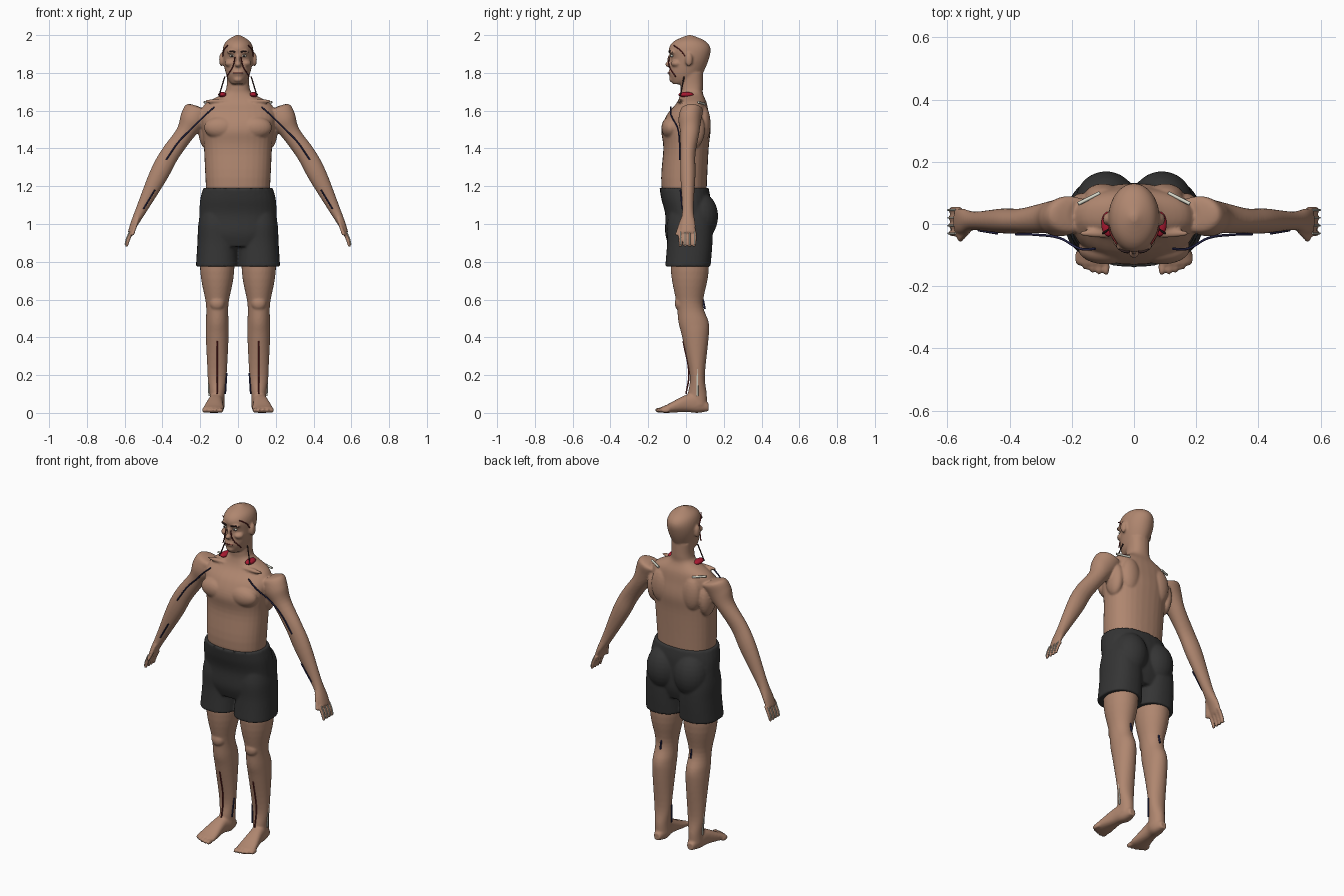
import bpy
import bmesh
import math
from mathutils import Vector, Matrix

default_cube = bpy.data.objects.get("Cube")
if default_cube:
    bpy.data.objects.remove(default_cube, do_unlink=True)

SIDE = Vector((1, 0, 0))
DEPTH = Vector((0, 1, 0))
UP = Vector((0, 0, 1))
ACROSS_ARM = Vector((.9, 0, .5)).normalized()


def make_material(name, red, green, blue):
    colour = (red, green, blue, 1)
    material = bpy.data.materials.new(name)
    material.use_nodes = True
    material.diffuse_color = colour
    material.node_tree.nodes["Principled BSDF"].inputs["Base Color"].default_value = colour
    return material


skin = make_material("skin", .43, .24, .16)
cloth = make_material("dark cloth", .035, .035, .035)
vein_blue = make_material("vein blue", .02, .02, .07)
deep_red = make_material("deep red", .4, .01, .03)
maroon = make_material("artery maroon", .17, .02, .02)
tendon_white = make_material("tendon white", .7, .7, .6)
dark_brown = make_material("dark brown", .04, .02, .02)


def smooth_rows(rows, steps=5):
    """Catmull-Rom interpolation through rows of numbers."""
    result = []
    last = len(rows) - 1
    for i in range(last):
        before, start = rows[max(i - 1, 0)], rows[i]
        end, after = rows[i + 1], rows[min(i + 2, last)]
        for step in range(steps):
            t = step / steps
            row = []
            for a, b, c, d in zip(before, start, end, after):
                slope_in, slope_out = (c - a) / 2, (d - b) / 2
                bend = 3 * (c - b) - 2 * slope_in - slope_out
                twist = 2 * (b - c) + slope_in + slope_out
                row.append(b + t * (slope_in + t * (bend + t * twist)))
            result.append(row)
    return result + [rows[last]]


def loft(bm, rows, u=SIDE, v=DEPTH, power=2, sides=32):
    """Closed tube through rows of (x, y, z, radius along u, radius along v)."""
    def rounded(value):
        return math.copysign(abs(value) ** (2 / power), value)

    rings = []
    for x, y, z, radius_u, radius_v in smooth_rows(rows):
        ring = []
        for k in range(sides):
            angle = math.tau * k / sides
            across = u * radius_u * rounded(math.cos(angle))
            along = v * radius_v * rounded(math.sin(angle))
            ring.append(bm.verts.new(Vector((x, y, z)) + across + along))
        rings.append(ring)
    for lower, upper in zip(rings, rings[1:]):
        for k in range(sides):
            n = (k + 1) % sides
            bm.faces.new((lower[k], lower[n], upper[n], upper[k]))
    bm.faces.new(rings[0])
    bm.faces.new(rings[-1])


def column(bm, x, rows, power=2.0):
    """Upright loft through rows of (z, y, half width, half depth)."""
    loft(bm, [(x, y, z, width, depth) for z, y, width, depth in rows], power=power)


def blob(bm, centre, radii):
    matrix = Matrix.Translation(centre) @ Matrix.Diagonal((*radii, 1))
    bmesh.ops.create_uvsphere(bm, u_segments=24, v_segments=14, radius=1, matrix=matrix)


def mirror_all(bm):
    everything = bm.verts[:] + bm.edges[:] + bm.faces[:]
    for item in bmesh.ops.duplicate(bm, geom=everything)["geom"]:
        if isinstance(item, bmesh.types.BMVert):
            item.co.x *= -1


def finish(bm, name, material, voxel=None):
    """Make the object; with a voxel size its pieces are fused and softened."""
    bmesh.ops.recalc_face_normals(bm, faces=bm.faces[:])
    for face in bm.faces:
        face.smooth = True
    mesh = bpy.data.meshes.new(name)
    bm.to_mesh(mesh)
    bm.free()
    mesh.materials.append(material)
    part = bpy.data.objects.new(name, mesh)
    bpy.context.collection.objects.link(part)
    if voxel:
        fuse = part.modifiers.new("fuse", 'REMESH')
        fuse.mode = 'VOXEL'
        fuse.voxel_size = voxel
        fuse.use_smooth_shade = True
        soften = part.modifiers.new("soften", 'SMOOTH')
        soften.factor = .5
        soften.iterations = 4


def strand(name, material, radius, *points):
    """Thin round strand through the points, one on each side."""
    for side, sign in (("left", 1), ("right", -1)):
        curve = bpy.data.curves.new(name, 'CURVE')
        curve.dimensions = '3D'
        curve.bevel_depth = radius
        curve.bevel_resolution = 2
        curve.use_fill_caps = True
        spline = curve.splines.new('BEZIER')
        spline.bezier_points.add(len(points) - 1)
        for knot, (x, y, z) in zip(spline.bezier_points, points):
            knot.co = (x * sign, y, z)
            knot.handle_left_type = knot.handle_right_type = 'AUTO'
        curve.materials.append(material)
        part = bpy.data.objects.new(side + "_" + name, curve)
        bpy.context.collection.objects.link(part)


# Arms with palm, fingers and thumb
body = bmesh.new()
loft(body, [(.17, .03, 1.6, .05, .05), (.21, .03, 1.6, .07, .06), (.24, .02, 1.55, .07, .06),
            (.28, .02, 1.48, .05, .05), (.36, .01, 1.37, .05, .04), (.42, .01, 1.26, .05, .04),
            (.51, .01, 1.08, .03, .03), (.55, .01, 1, .02, .04), (.57, .01, .95, .015, .04)],
     u=ACROSS_ARM)
finger_rows = [.045 - .025 * k for k in range(4)]
for y in finger_rows:
    loft(body, [(.56, y, .96, .011, .011), (.58, y, .92, .011, .011), (.59, y, .88, .008, .008)], sides=12)
loft(body, [(.53, -.01, 1.03, .01, .02), (.56, -.05, .94, .01, .01)], sides=12)

# Legs, kneecaps, feet and toes
column(body, .11, [(1, .02, .09, .1), (.75, .02, .09, .1), (.58, .02, .06, .07), (.48, .04, .06, .08),
                   (.4, .05, .06, .07), (.2, .06, .05, .04), (.1, .06, .04, .05), (.04, .06, .04, .05)])
blob(body, (.11, -.03, .58), (.04, .03, .04))
loft(body, [(.11, .12, .03, .02, .02), (.11, .06, .05, .04, .05), (.12, 0, .05, .04, .045),
            (.13, -.1, .022, .055, .022), (.13, -.13, .017, .05, .015)], v=UP, power=2.4)
for k in range(5):
    blob(body, (.09 + .022 * k, -.14 + .002 * k * k, .014), (.012, .026, .014))

# Chest, shoulder blades, back muscles, sides and collar bones
blob(body, (.09, -.08, 1.51), (.09, .05, .06))
blob(body, (.1, .09, 1.53), (.06, .04, .1))
blob(body, (.04, .07, 1.3), (.04, .04, .2))
blob(body, (.17, .04, 1.5), (.04, .06, .1))
blob(body, (.1, -.03, 1.65), (.08, .014, .012))

# Ears, cheeks and brow
blob(body, (.088, .015, 1.87), (.012, .02, .035))
blob(body, (.04, -.05, 1.85), (.03, .03, .02))
blob(body, (.03, -.07, 1.91), (.03, .02, .01))
mirror_all(body)

# Torso with neck, then head, nose, lips and chin
column(body, 0, [(.95, .01, .15, .09), (1.2, -.01, .17, .12), (1.4, 0, .18, .12), (1.5, 0, .19, .13),
                 (1.58, .01, .2, .11), (1.64, .03, .17, .08), (1.69, .03, .08, .06),
                 (1.73, .03, .06, .06), (1.8, .03, .06, .06)], power=2.3)
column(body, 0, [(1.74, -.04, .03, .03), (1.76, -.01, .05, .07), (1.8, 0, .065, .09), (1.87, .02, .08, .1),
                 (1.93, .02, .08, .11), (1.97, .02, .06, .08), (2, .02, .01, .01)])
blob(body, (0, -.09, 1.845), (.018, .02, .015))
blob(body, (0, -.08, 1.87), (.01, .02, .03))
blob(body, (0, -.08, 1.8), (.03, .015, .014))
blob(body, (0, -.07, 1.765), (.025, .02, .015))
finish(body, "body", skin, voxel=.006)

# Shorts: legs and seat on both sides of a waist piece
shorts = bmesh.new()
column(shorts, .11, [(1.1, .02, .08, .1), (1, .02, .1, .12), (.9, .02, .105, .12), (.775, .01, .113, .12)], power=2.3)
blob(shorts, (.09, .07, 1.04), (.1, .1, .13))
mirror_all(shorts)
column(shorts, 0, [(1.19, -.01, .185, .13), (1.13, 0, .2, .13), (1.05, .01, .205, .12),
                   (.95, .01, .205, .12), (.88, .01, .17, .1)], power=2.3)
finish(shorts, "shorts", cloth, voxel=.007)

# Eyes and the red glands beside the neck
for name, material, centre, radii in (
        ("eyes", tendon_white, (.032, -.074, 1.89), (.013, .009, .007)),
        ("pupils", dark_brown, (.032, -.081, 1.89), (.005, .004, .005)),
        ("glands", deep_red, (.083, 0, 1.685), (.022, .04, .014))):
    pair = bmesh.new()
    blob(pair, centre, radii)
    mirror_all(pair)
    finish(pair, name, material)

# Brows and lips
strand("eyebrow", dark_brown, .004, (.015, -.09, 1.91), (.035, -.087, 1.915), (.055, -.07, 1.91))
strand("lip_line", maroon, .003, (0, -.095, 1.8), (.026, -.085, 1.8))

# Vessels of the arms and legs
strand("shoulder_vein", vein_blue, .004, (.125, -.08, 1.62), (.17, -.08, 1.58), (.24, -.045, 1.51),
       (.31, -.035, 1.44), (.38, -.033, 1.34))
strand("forearm_vein", vein_blue, .004, (.44, -.03, 1.18), (.5, -.02, 1.08))
strand("ankle_vein", vein_blue, .004, (.06, .05, .21), (.067, .04, .1))
strand("knee_vein", vein_blue, .005, (.1, .09, .6), (.1, .1, .55))
strand("shin_artery", maroon, .004, (.11, -.015, .38), (.11, .015, .2), (.11, 0, .1))

# Vessels of the neck and face
strand("neck_vein", dark_brown, .0035, (.1, -.03, 1.68), (.07, -.01, 1.78))
strand("temple_artery", maroon, .003, (.055, -.065, 1.945), (.075, -.03, 1.92), (.08, 0, 1.88))
strand("face_artery", maroon, .003, (.06, -.055, 1.78), (.025, -.09, 1.84), (.016, -.09, 1.885))

# Pale tendons on the ankles, shoulder blades and fingers
strand("ankle_tendon", tendon_white, .005, (.157, .06, .25), (.152, .06, .09))
strand("shoulder_tendon", tendon_white, .006, (.11, .1, 1.635), (.18, .065, 1.645))
for y in finger_rows:
    strand("finger_tendon", tendon_white, .003, (.574, y, .96), (.591, y, .92), (.598, y, .89))
